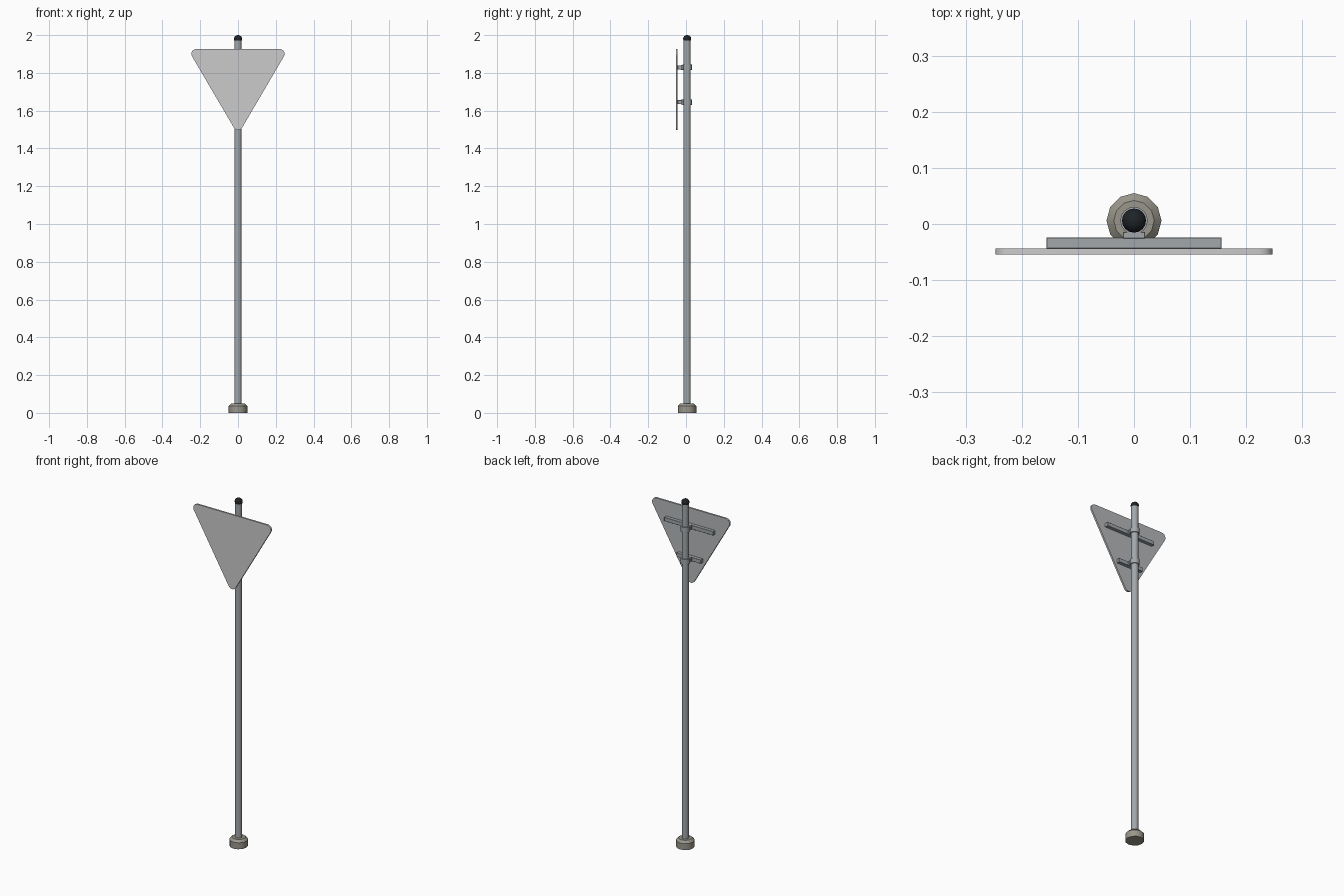
import bpy, bmesh, math

if "Cube" in bpy.data.objects:
    bpy.data.objects.remove(bpy.data.objects["Cube"])

CY = 0.006  # pole axis in y


def material(name, rgb):
    m = bpy.data.materials.new(name)
    m.diffuse_color = (*rgb, 1)
    m.use_nodes = True
    m.node_tree.nodes["Principled BSDF"].inputs["Base Color"].default_value = m.diffuse_color
    return m


STEEL = material("steel", (0.36, 0.39, 0.41))
PLATE = material("sign_back", (0.46, 0.48, 0.49))
STONE = material("concrete", (0.32, 0.305, 0.26))
BLACK = material("black_plastic", (0.014, 0.017, 0.02))
FACE = material("sign_face", (0.52, 0.52, 0.52))


def finish(name, bm, mat, smooth=None):
    bmesh.ops.recalc_face_normals(bm, faces=bm.faces)
    me = bpy.data.meshes.new(name)
    bm.to_mesh(me)
    bm.free()
    ob = bpy.data.objects.new(name, me)
    bpy.context.collection.objects.link(ob)
    me.materials.append(mat)
    if smooth:
        bpy.ops.object.select_all(action='DESELECT')
        bpy.context.view_layer.objects.active = ob
        ob.select_set(True)
        bpy.ops.object.shade_smooth_by_angle(angle=math.radians(smooth))
    return ob


def lathe(name, profile, sides, mat, smooth=None):
    """Stack rings of (radius, z) around the pole axis and cap both ends."""
    bm = bmesh.new()
    rings = []
    for r, z in profile:
        rings.append([bm.verts.new((r * math.cos(2 * math.pi * i / sides),
                                    CY + r * math.sin(2 * math.pi * i / sides), z))
                      for i in range(sides)])
    for a, b in zip(rings, rings[1:]):
        for i in range(sides):
            j = (i + 1) % sides
            bm.faces.new((a[i], a[j], b[j], b[i]))
    bm.faces.new(rings[0])
    bm.faces.new(rings[-1])
    return finish(name, bm, mat, smooth)


def box(name, x, y0, y1, z, h, mat, bevel=0.001):
    bm = bmesh.new()
    bmesh.ops.create_cube(bm, size=1)
    for v in bm.verts:
        v.co = (v.co.x * 2 * x, (y0 + y1) / 2 + v.co.y * (y1 - y0), z + v.co.z * h)
    bmesh.ops.bevel(bm, geom=bm.edges[:], offset=bevel, segments=1, affect='EDGES')
    return finish(name, bm, mat)


# Concrete foot with chamfered top
lathe("base_foot", [(0.049, 0), (0.049, 0.037), (0.036, 0.05)], 12, STONE, 32)

# Pole and its domed end cap
lathe("pole", [(0.019, 0.04), (0.019, 1.98)], 16, STEEL, 35)
R = 0.0215
dome = [(R * math.cos(t), 1.981 + 0.019 * math.sin(t))
        for t in (math.radians(d) for d in (0, 22, 45, 67, 85))]
lathe("pole_cap", [(0.0195, 1.971)] + dome, 16, BLACK, 35)

# Clamps, brackets and rails holding the sign
for tag, z, half in (("upper", 1.829, 0.156), ("lower", 1.645, 0.078)):
    lathe(tag + "_clamp_ring", [(0.0245, z - 0.015), (0.0245, z + 0.015)], 16, STEEL, 35)
    box(tag + "_clamp_block", 0.02, -0.026, -0.014, z, 0.026, STEEL)
    box(tag + "_rail", half, -0.044, -0.024, z, 0.022, STEEL)

# Rounded triangular sign plate, point down
r, s, top, steps = 0.025, 0.531, 1.926, 6
centres = [(s / 2 - r * math.sqrt(3), top - r, -30),
           (-s / 2 + r * math.sqrt(3), top - r, 90),
           (0, 1.497 + r, 210)]
bm = bmesh.new()
outline = []
for cx, cz, start in centres:
    for k in range(steps + 1):
        a = math.radians(start + 120 * k / steps)
        outline.append(bm.verts.new((cx + r * math.cos(a), -0.054, cz + r * math.sin(a))))
front = bm.faces.new(outline)
ext = bmesh.ops.extrude_face_region(bm, geom=[front], use_keep_orig=True)
for v in ext["geom"]:
    if isinstance(v, bmesh.types.BMVert):
        v.co.y = -0.044
plate = finish("sign_plate", bm, PLATE, 35)
plate.data.materials.append(FACE)
for p in plate.data.polygons:
    if p.normal.y < 0.9:
        p.material_index = 1
